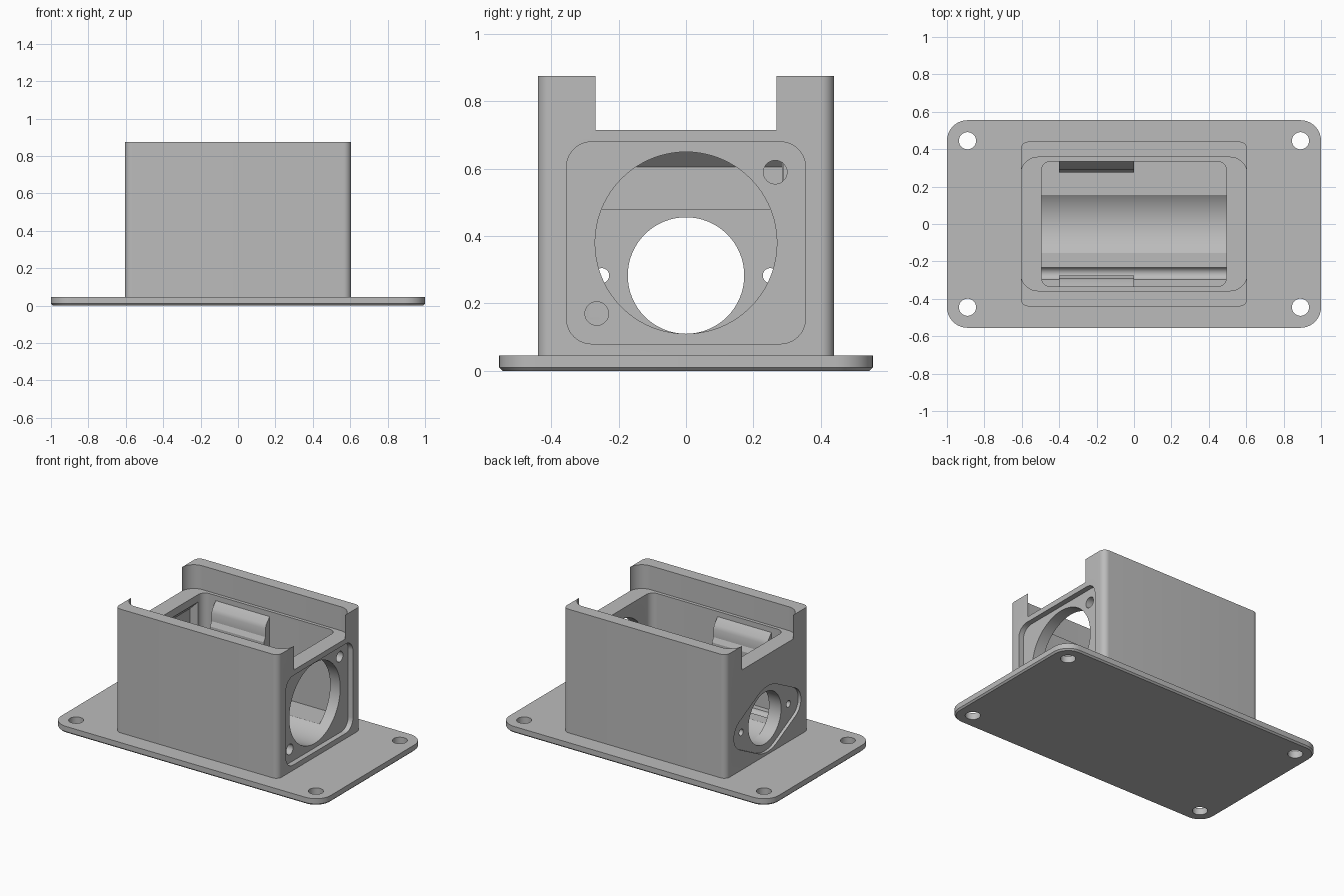
import bpy, bmesh, math

if "Cube" in bpy.data.objects:
    bpy.data.objects.remove(bpy.data.objects["Cube"])

grey = bpy.data.materials.new("plain grey")
grey.diffuse_color = (0.5, 0.5, 0.5, 1)
grey.use_nodes = True
grey.node_tree.nodes["Principled BSDF"].inputs["Base Color"].default_value = grey.diffuse_color


def arc(cx, cy, r, a0, a1, n):
    return [(cx + r * math.cos(math.radians(a0 + (a1 - a0) * i / n)),
             cy + r * math.sin(math.radians(a0 + (a1 - a0) * i / n))) for i in range(n + 1)]


def circle(cx, cy, r, n=48):
    return arc(cx, cy, r, 0, 360, n)[:-1]


def rounded(hx, hy, r, cx=0, cy=0, n=10):
    pts = []
    for k, (sx, sy) in enumerate([(1, 1), (-1, 1), (-1, -1), (1, -1)]):
        pts += arc(cx + sx * (hx - r), cy + sy * (hy - r), r, 90 * k, 90 * k + 90, n)
    return pts


def loft(name, layers, axis):
    """Solid through outlines stacked along an axis: layers = [(outline, position)]."""
    place = {'x': lambda u, v, t: (t, u, v),
             'y': lambda u, v, t: (u, t, v),
             'z': lambda u, v, t: (u, v, t)}[axis]
    bm = bmesh.new()
    rings = [[bm.verts.new(place(u, v, t)) for u, v in pts] for pts, t in layers]
    n = len(rings[0])
    bm.faces.new(rings[0])
    bm.faces.new(rings[-1][::-1])
    for a, b in zip(rings, rings[1:]):
        for i in range(n):
            j = (i + 1) % n
            bm.faces.new((a[i], a[j], b[j], b[i]))
    bmesh.ops.recalc_face_normals(bm, faces=bm.faces)
    me = bpy.data.meshes.new(name)
    bm.to_mesh(me)
    bm.free()
    me.materials.append(grey)
    ob = bpy.data.objects.new(name, me)
    bpy.context.collection.objects.link(ob)
    return ob


def prism(name, pts, a, b, axis):
    return loft(name, [(pts, a), (pts, b)], axis)


def combine(target, other, op):
    bpy.context.view_layer.objects.active = target
    m = target.modifiers.new("combine", 'BOOLEAN')
    m.operation, m.solver, m.object = op, 'EXACT', other
    bpy.ops.object.modifier_apply(modifier=m.name)
    bpy.data.objects.remove(other)


# base plate with chamfered lower edge
housing = loft("housing", [(rounded(0.99, 0.545, 0.10), 0),
                           (rounded(1.0, 0.555, 0.11), 0.01),
                           (rounded(1.0, 0.555, 0.11), 0.045)], 'z')

# main box
combine(housing, prism("box", rounded(0.605, 0.44, 0.04), 0.02, 0.875, 'z'), 'UNION')


def cut(pts, a, b, axis):
    combine(housing, prism("cutter", pts, a, b, axis), 'DIFFERENCE')


# plate mounting holes
for sx in (-1, 1):
    for sy in (-1, 1):
        cut(circle(sx * 0.89, sy * 0.445, 0.046, 32), -0.1, 0.2, 'z')

# lid pocket open at both ends, then inner cavity
cut(rounded(0.6053, 0.357, 0.092), 0.715, 1.0, 'z')
cut(rounded(0.495, 0.335, 0.05), 0.159, 0.9, 'z')

# right side: square recess, large bore with trough, two screw holes
cut(rounded(0.355, 0.30, 0.075, 0, 0.38), 0.57, 0.7, 'x')
cut(circle(0, 0.38, 0.27, 72), -0.495, 0.7, 'x')
cut(circle(-0.265, 0.17, 0.035, 32), -0.494, 0.7, 'x')
cut(circle(0.265, 0.59, 0.035, 32), 0.4, 0.7, 'x')

# left side: lens-shaped flange recess, bore and two screw holes
R, r, d, zc = 0.22, 0.105, 0.25, 0.283
t = math.degrees(math.acos((R - r) / d))
flange = (arc(d, zc, r, -t, t, 12) + arc(0, zc, R, t, 180 - t, 12)
          + arc(-d, zc, r, 180 - t, 180 + t, 12) + arc(0, zc, R, 180 + t, 360 - t, 12))
cut(flange, -0.7, -0.585, 'x')
cut(circle(0, zc, 0.173, 64), -0.7, -0.49, 'x')
for s in (-1, 1):
    cut(circle(s * d, zc, 0.022, 24), -0.7, -0.45, 'x')

# inner recess in the left wall with sloped ceiling
cut([(-0.47, 0.48), (-0.555, 0.48), (-0.555, 0.605), (-0.495, 0.665), (-0.47, 0.665)],
    -0.285, 0.285, 'y')

# snap ridges on the long cavity walls
ridge = [(0.35, 0.68), (0.335, 0.68), (0.30, 0.64), (0.29, 0.615), (0.29, 0.56),
         (0.275, 0.53), (0.275, 0.48), (0.335, 0.42), (0.35, 0.42)]
for s in (-1, 1):
    combine(housing, prism("ridge", [(s * y, z) for y, z in ridge], -0.4, 0.0, 'x'), 'UNION')

bpy.ops.object.select_all(action='DESELECT')
housing.select_set(True)
bpy.context.view_layer.objects.active = housing
bpy.ops.object.shade_smooth_by_angle(angle=math.radians(25))
